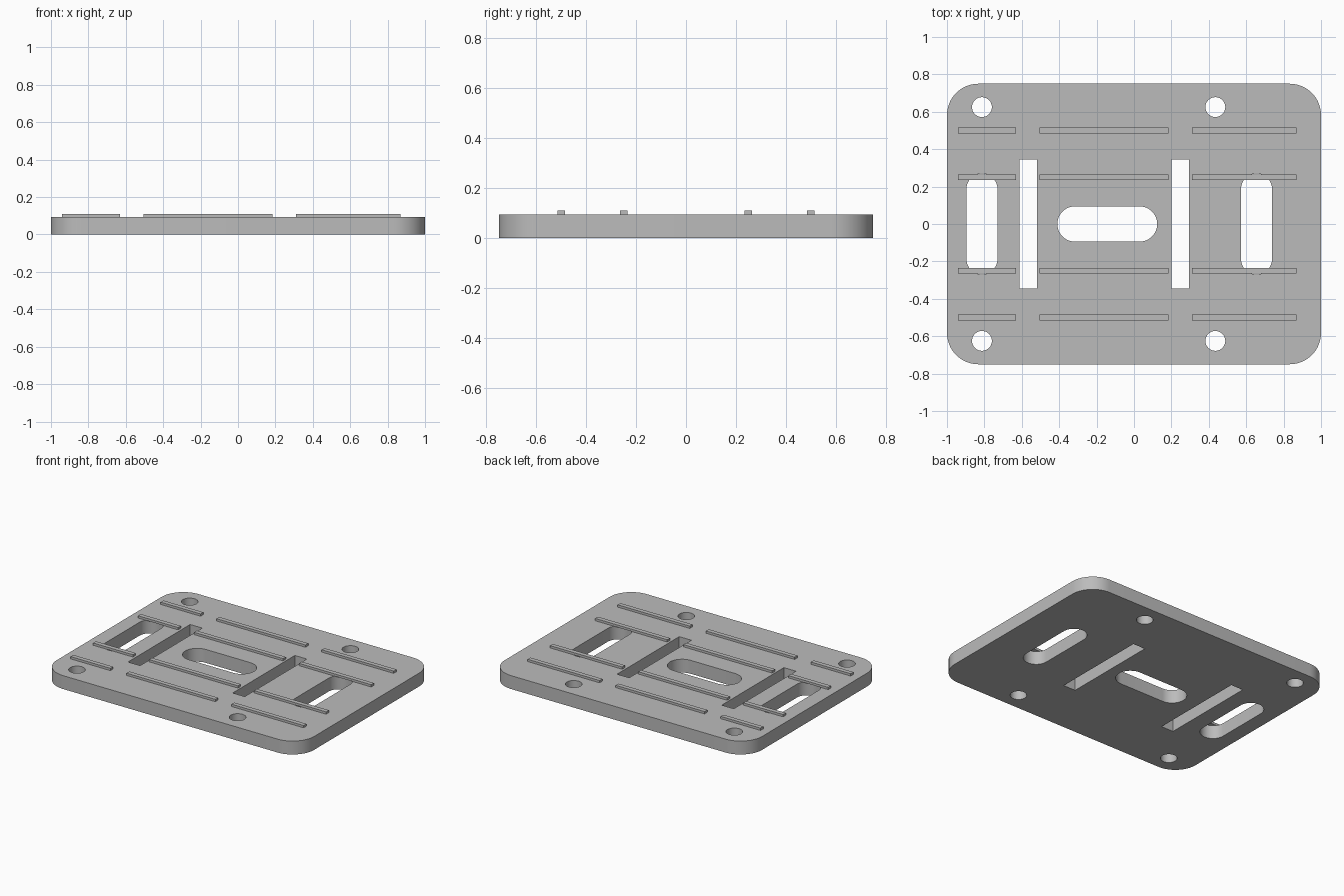
import bpy
import bmesh
from math import cos, sin, pi, radians

THICK = 0.094
RIB_TOP = 0.11

cube = bpy.data.objects.get("Cube")
if cube:
    bpy.data.objects.remove(cube, do_unlink=True)

grey = bpy.data.materials.new("plain grey")
grey.use_nodes = True
colour = (0.5, 0.5, 0.5, 1)
grey.diffuse_color = colour
grey.node_tree.nodes["Principled BSDF"].inputs["Base Color"].default_value = colour


def rounded_rect(cx, cy, hx, hy, r=0.0, steps=12):
    """Outline of a rectangle with rounded corners; r = hx = hy gives a circle."""
    if r == 0:
        return [(cx + sx * hx, cy + sy * hy)
                for sx, sy in ((1, 1), (-1, 1), (-1, -1), (1, -1))]
    points = []
    for quarter, (sx, sy) in enumerate(((1, 1), (-1, 1), (-1, -1), (1, -1))):
        for i in range(steps + 1):
            a = (quarter + i / steps) * pi / 2
            p = (cx + sx * (hx - r) + r * cos(a), cy + sy * (hy - r) + r * sin(a))
            # skip points that coincide where two arcs meet
            if all(abs(p[0] - q[0]) + abs(p[1] - q[1]) > 1e-5 for q in points):
                points.append(p)
    return points


# Outer outline followed by every opening
outlines = [rounded_rect(0, 0, 1, 0.75, 0.168, 16)]
for x in (-0.813, 0.435):
    for y in (-0.625, 0.625):
        outlines.append(rounded_rect(x, y, 0.053, 0.053, 0.053))   # screw holes
for x in (-0.813, 0.655):
    outlines.append(rounded_rect(x, 0, 0.083, 0.27, 0.083))        # side slots
outlines.append(rounded_rect(-0.143, 0, 0.267, 0.094, 0.094))      # middle slot
for x in (-0.566, 0.247):
    outlines.append(rounded_rect(x, 0, 0.047, 0.345))              # square slots

# Base plate: filled flat curve, extruded and turned into a mesh
curve = bpy.data.curves.new("base_plate", "CURVE")
curve.dimensions = "2D"
curve.fill_mode = "BOTH"
curve.extrude = THICK / 2
for outline in outlines:
    spline = curve.splines.new("POLY")
    spline.points.add(len(outline) - 1)
    for point, (x, y) in zip(spline.points, outline):
        point.co = (x, y, 0, 1)
    spline.use_cyclic_u = True
plate = bpy.data.objects.new("base_plate", curve)
bpy.context.collection.objects.link(plate)
plate.location.z = THICK / 2
bpy.ops.object.select_all(action="DESELECT")
plate.select_set(True)
bpy.context.view_layer.objects.active = plate
bpy.ops.object.convert(target="MESH")
plate = bpy.context.object

# Weld the caps to the walls
bm = bmesh.new()
bm.from_mesh(plate.data)
bmesh.ops.remove_doubles(bm, verts=bm.verts, dist=1e-5)
bmesh.ops.recalc_face_normals(bm, faces=bm.faces)
bm.to_mesh(plate.data)
bm.free()
plate.data.materials.clear()
plate.data.materials.append(grey)
bpy.ops.object.shade_smooth_by_angle(angle=radians(30))

# Raised ribs: three lengths in each of four rows
for row, y in enumerate((-0.5, -0.25, 0.25, 0.5), 1):
    for name, x0, x1 in (("right", -0.94, -0.63), ("middle", -0.505, 0.185),
                         ("left", 0.31, 0.87)):
        bpy.ops.mesh.primitive_cube_add(
            size=1, location=((x0 + x1) / 2, y, (THICK + RIB_TOP) / 2))
        rib = bpy.context.object
        rib.name = f"{name}_rib_{row}"
        rib.scale = (x1 - x0, 0.031, RIB_TOP - THICK)
        rib.data.materials.append(grey)
